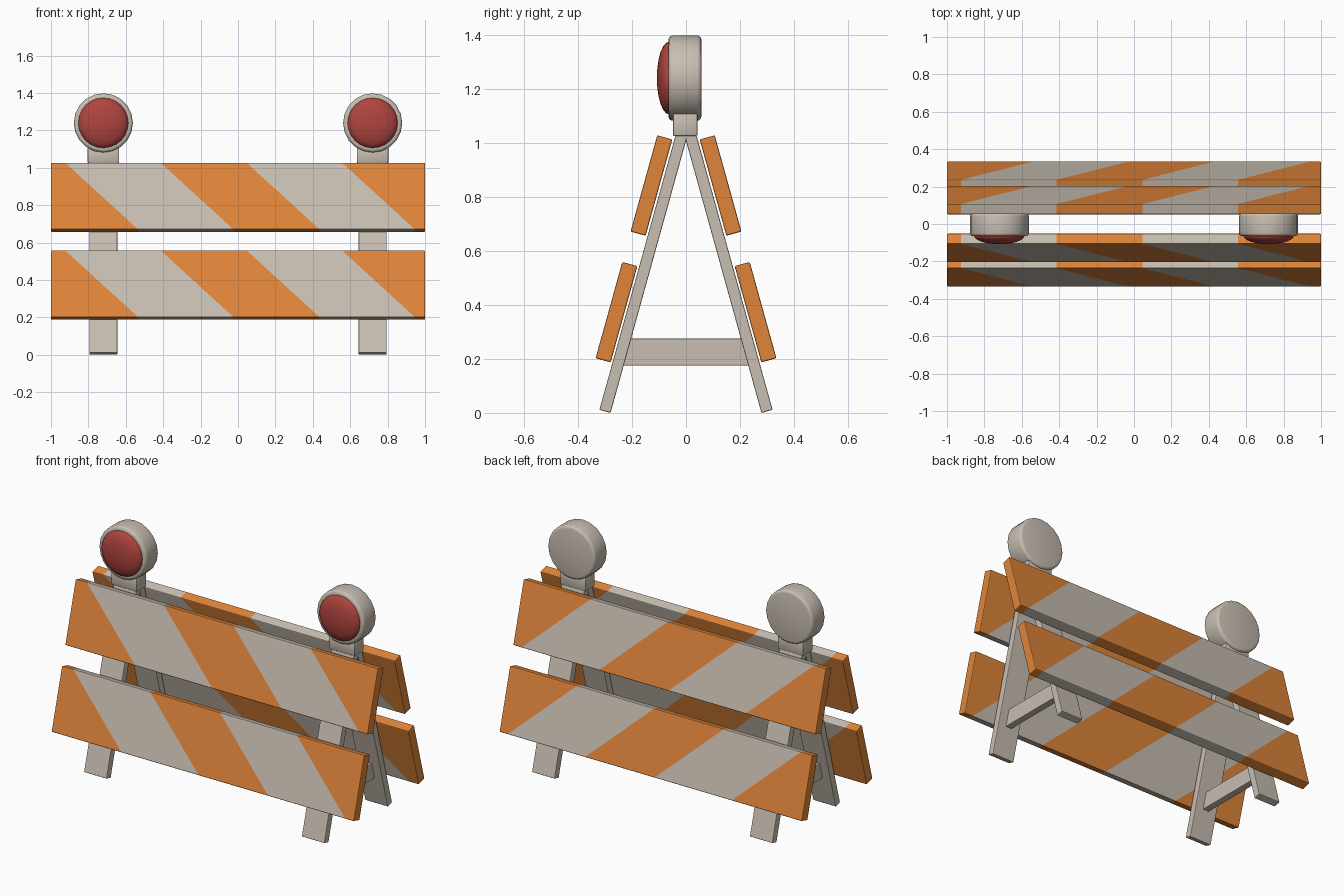
import bpy, bmesh, math
from mathutils import Matrix, Vector

if "Cube" in bpy.data.objects:
    bpy.data.objects.remove(bpy.data.objects["Cube"])

TILT = math.radians(15.5)
LAMP_X = 0.72


def material(name, rgb):
    m = bpy.data.materials.new(name)
    m.diffuse_color = (*rgb, 1)
    m.use_nodes = True
    m.node_tree.nodes["Principled BSDF"].inputs["Base Color"].default_value = m.diffuse_color
    return m


ORANGE = material("orange", (0.745, 0.235, 0.042))
GREY = material("warm_grey", (0.578, 0.515, 0.445))
RED = material("lamp_red", (0.43, 0.058, 0.048))


def finish(name, bm, mats, matrix, smooth=None):
    me = bpy.data.meshes.new(name)
    bmesh.ops.recalc_face_normals(bm, faces=bm.faces)
    bm.transform(matrix)
    bm.to_mesh(me)
    bm.free()
    for m in mats:
        me.materials.append(m)
    ob = bpy.data.objects.new(name, me)
    bpy.context.collection.objects.link(ob)
    if smooth:
        bpy.ops.object.select_all(action='DESELECT')
        ob.select_set(True)
        bpy.context.view_layer.objects.active = ob
        bpy.ops.object.shade_smooth_by_angle(angle=math.radians(smooth))
    return ob


def box(size, bevel):
    bm = bmesh.new()
    bmesh.ops.create_cube(bm, size=1)
    bmesh.ops.scale(bm, vec=size, verts=bm.verts)
    bmesh.ops.bevel(bm, geom=bm.edges[:], offset=bevel, segments=2,
                    profile=0.5, affect='EDGES')
    return bm


def placed(x, y, z, tilt=0):
    return Matrix.Translation((x, y, z)) @ Matrix.Rotation(tilt, 4, 'X')


# Striped boards: each box is cut along the slanted stripe edges
BOARD_H, SLOPE = 0.37, 0.39 / 0.37
STRIPES = [-0.73, -0.22, 0.24, 0.75]      # stripe edges at mid height


def board(name, side, y, z):
    bm = box((2.0, 0.058, BOARD_H), 0.005)
    for x in STRIPES:
        bmesh.ops.bisect_plane(bm, geom=bm.verts[:] + bm.edges[:] + bm.faces[:],
                               plane_co=(x, 0, 0), plane_no=Vector((1, 0, SLOPE)).normalized())
    for f in bm.faces:
        c = f.calc_center_median()
        crossed = sum(c.x + SLOPE * c.z > x for x in STRIPES)
        f.material_index = crossed % 2
    finish(name, bm, [ORANGE, GREY], placed(0, side * y, z, side * TILT))


for side, label in ((-1, "front"), (1, "back")):
    board(label + "_upper_board", side, 0.128, 0.842)
    board(label + "_lower_board", side, 0.2575, 0.373)

for sx, end in ((-1, "left"), (1, "right")):
    x = sx * LAMP_X

    # A-frame legs, leaning together at the top
    length = 1.074
    for side, label in ((-1, "front"), (1, "back")):
        y = 0.3 - math.sin(TILT) * length / 2
        z = 0.0057 + math.cos(TILT) * length / 2
        finish(f"{end}_{label}_leg", box((0.15, 0.043, length), 0.004), [GREY],
               placed(x, side * y, z, side * TILT))

    # Cross brace between the legs
    finish(end + "_brace", box((0.043, 0.48, 0.1), 0.004), [GREY], placed(x, 0, 0.225))

    # Lamp mount on top of the legs
    finish(end + "_lamp_mount", box((0.17, 0.092, 0.085), 0.008), [GREY],
           placed(x, -0.003, 1.067), 30)

    # Round lamp housing with rounded rims
    bm = bmesh.new()
    bmesh.ops.create_cone(bm, cap_ends=True, segments=20, radius1=0.158,
                          radius2=0.158, depth=0.122)
    rims = [e for e in bm.edges if abs(e.verts[0].co.z - e.verts[1].co.z) < 1e-4]
    bmesh.ops.bevel(bm, geom=rims, offset=0.016, segments=3, profile=0.5, affect='EDGES')
    finish(end + "_lamp_housing", bm, [GREY], placed(x, -0.004, 1.24, math.pi / 2), 40)

    # Domed red lens facing forward
    bm = bmesh.new()
    bmesh.ops.create_uvsphere(bm, u_segments=24, v_segments=12, radius=0.135)
    bmesh.ops.scale(bm, vec=(1, 1, 0.34), verts=bm.verts)
    finish(end + "_lamp_lens", bm, [RED], placed(x, -0.062, 1.24, math.pi / 2), 60)
